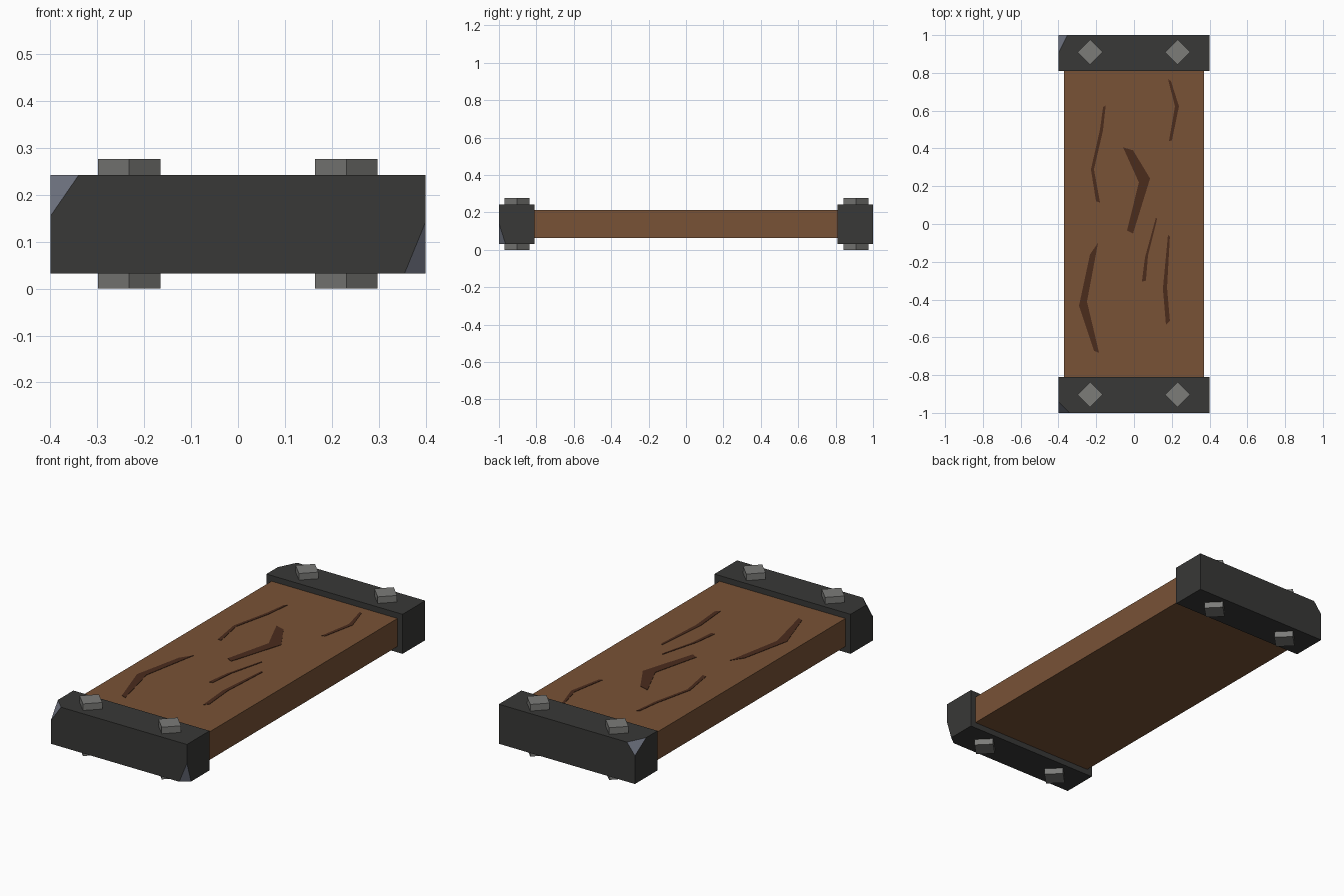
import bpy, bmesh
from mathutils import Vector

if "Cube" in bpy.data.objects:
    bpy.data.objects.remove(bpy.data.objects["Cube"])


def material(name, color):
    m = bpy.data.materials.new(name)
    m.diffuse_color = (*color, 1)
    m.use_nodes = True
    m.node_tree.nodes["Principled BSDF"].inputs["Base Color"].default_value = m.diffuse_color
    return m


wood = material("wood", (0.19, 0.085, 0.037))
dark_wood = material("dark_wood", (0.07, 0.025, 0.012))
iron = material("iron", (0.04, 0.04, 0.038))
worn_iron = material("worn_iron", (0.16, 0.175, 0.22))
steel = material("steel", (0.2, 0.2, 0.19))


def finish(name, bm, *mats):
    bmesh.ops.recalc_face_normals(bm, faces=bm.faces)
    me = bpy.data.meshes.new(name)
    bm.to_mesh(me)
    bm.free()
    for m in mats:
        me.materials.append(m)
    ob = bpy.data.objects.new(name, me)
    bpy.context.collection.objects.link(ob)
    return ob


def box(lo, hi):
    bm = bmesh.new()
    bmesh.ops.create_cube(bm, size=1)
    lo, hi = Vector(lo), Vector(hi)
    for v in bm.verts:
        v.co = (lo + hi) / 2 + v.co * (hi - lo)
    return bm


def chip(bm, corner, cut):
    """Slice off a box corner; cut holds the signed distance along each axis."""
    corner = Vector(corner)
    normal = Vector([-1 / c for c in cut]).normalized()
    point = corner + Vector((cut[0], 0, 0))
    res = bmesh.ops.bisect_plane(bm, geom=bm.verts[:] + bm.edges[:] + bm.faces[:],
                                 plane_co=point, plane_no=normal, clear_outer=True)
    edges = [e for e in res["geom_cut"] if isinstance(e, bmesh.types.BMEdge)]
    for f in bmesh.ops.holes_fill(bm, edges=edges, sides=0)["faces"]:
        f.material_index = 1


# Plank
finish("plank", box((-0.37, -0.9, 0.063), (0.37, 0.9, 0.212)), wood)

# Iron end caps with chipped corners
front = box((-0.4, -1, 0.032), (0.4, -0.81, 0.242))
chip(front, (-0.4, -1, 0.242), (0.06, 0.06, -0.087))
chip(front, (0.4, -1, 0.032), (-0.045, 0.035, 0.11))
finish("front_cap", front, iron, worn_iron)

back = box((-0.4, 0.81, 0.032), (0.4, 1, 0.242))
chip(back, (-0.4, 1, 0.242), (0.047, -0.095, -0.06))
finish("back_cap", back, iron, worn_iron)

# Four-sided bolts running through the caps
for side, y in (("front", -0.903), ("back", 0.91)):
    for hand, x in (("left", -0.232), ("right", 0.231)):
        bm = bmesh.new()
        bmesh.ops.create_cone(bm, cap_ends=True, segments=4, radius1=0.067,
                              radius2=0.067, depth=0.277)
        bmesh.ops.translate(bm, verts=bm.verts, vec=(x, y, 0.1385))
        finish(f"bolt_{side}_{hand}", bm, steel)

# Dark cracks lying just proud of the plank top
cracks = [
    [(-.164, .618), (-.15, .628), (-.164, .496), (-.212, .289),
     (-.18, .114), (-.201, .12), (-.228, .289), (-.18, .5)],
    [(.18, .767), (.196, .756), (.238, .623), (.201, .443), (.185, .438), (.217, .623)],
    [(-.058, .406), (-.005, .39), (.085, .241), (-.005, -.05), (-.037, -.034), (.026, .22)],
    [(.116, .034), (.122, .028), (.116, 0), (.074, -.167),
     (.063, -.3), (.042, -.305), (.058, -.178)],
    [(.18, -.056), (.19, -.066), (.175, -.337), (.19, -.512), (.169, -.533), (.153, -.342)],
    [(-.19, -.098), (-.249, -.411), (-.185, -.682), (-.212, -.671),
     (-.291, -.432), (-.233, -.162)],
]
for i, outline in enumerate(cracks, 1):
    bm = bmesh.new()
    face = bm.faces.new([bm.verts.new((x, y, 0.208)) for x, y in outline])
    top = bmesh.ops.extrude_face_region(bm, geom=[face])["geom"]
    for v in top:
        if isinstance(v, bmesh.types.BMVert):
            v.co.z = 0.214
    finish(f"crack_{i}", bm, dark_wood)
